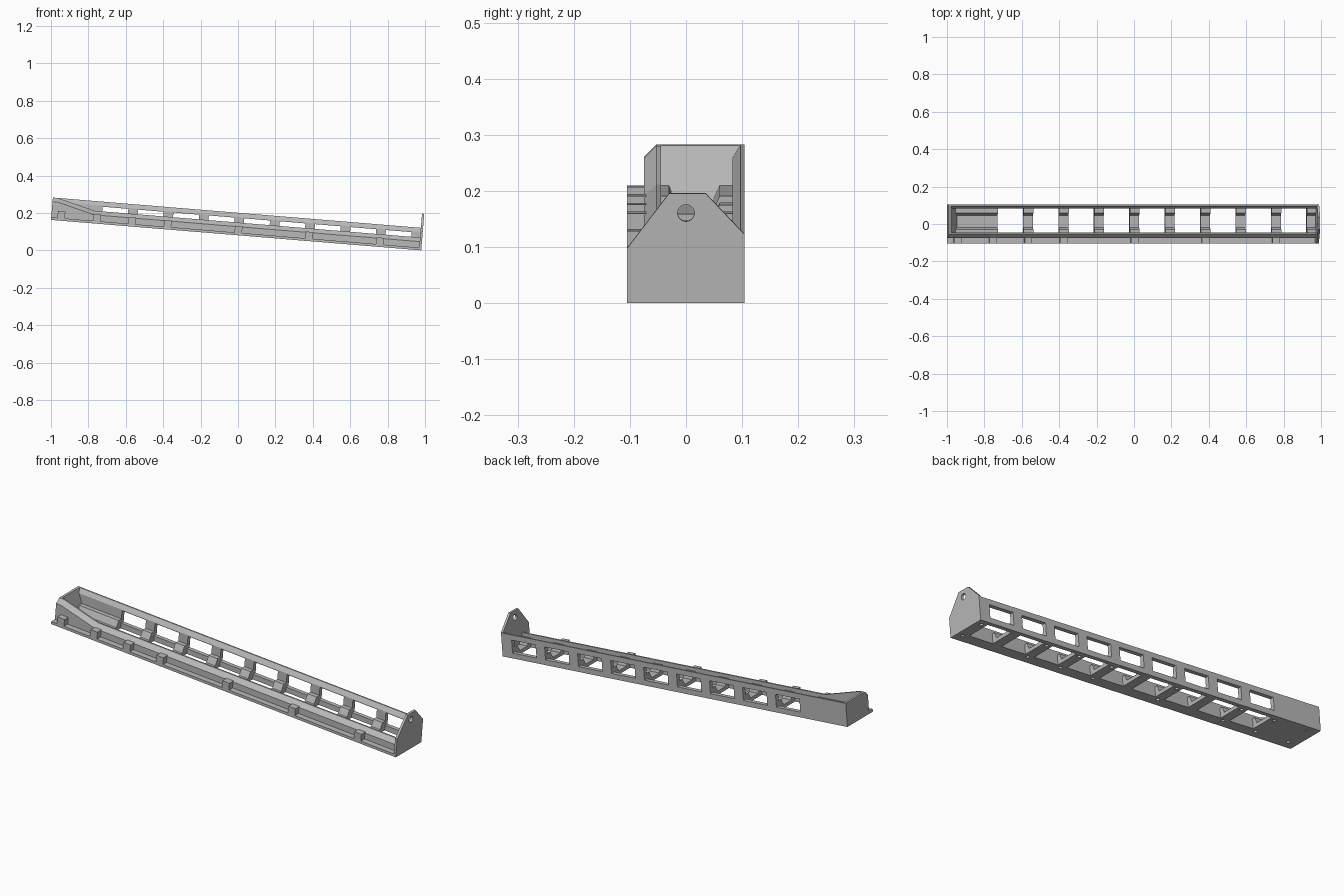
import bpy
import bmesh
from math import radians, sin
from mathutils import Matrix

if "Cube" in bpy.data.objects:
    bpy.data.objects.remove(bpy.data.objects["Cube"], do_unlink=True)

TILT = radians(4.7)
LEFT, RIGHT = -1.003, 0.983
PLATE = 0.012
PITCH, RIB = 0.19, 0.052
FRAME = Matrix.Translation((0, 0, RIGHT * sin(TILT))) @ Matrix.Rotation(TILT, 4, "Y")

grey = bpy.data.materials.new("plain grey")
grey.use_nodes = True
COLOUR = (0.48, 0.48, 0.48, 1)
grey.diffuse_color = COLOUR
grey.node_tree.nodes["Principled BSDF"].inputs["Base Color"].default_value = COLOUR


def finish(name, bm):
    bmesh.ops.recalc_face_normals(bm, faces=bm.faces)
    mesh = bpy.data.meshes.new(name)
    bm.to_mesh(mesh)
    bm.free()
    mesh.materials.append(grey)
    ob = bpy.data.objects.new(name, mesh)
    bpy.context.collection.objects.link(ob)
    ob.matrix_world = FRAME
    return ob


def loft(bm, rings):
    """Skin matching rings of points and cap both ends."""
    loops = [[bm.verts.new(p) for p in ring] for ring in rings]
    n = len(loops[0])
    for a, b in zip(loops, loops[1:]):
        for i in range(n):
            j = (i + 1) % n
            bm.faces.new((a[i], a[j], b[j], b[i]))
    bm.faces.new(loops[0])
    bm.faces.new(loops[-1][::-1])


def along_x(bm, profile, x0, x1):
    loft(bm, [[(x, y, z) for y, z in profile] for x in (x0, x1)])


def box(bm, x0, x1, y0, y1, z0, z1):
    along_x(bm, [(y0, z0), (y1, z0), (y1, z1), (y0, z1)], x0, x1)


def cylinder(bm, centre, radius, depth, turn=Matrix()):
    bmesh.ops.create_cone(bm, cap_ends=True, segments=20, radius1=radius, radius2=radius,
                          depth=depth, matrix=Matrix.Translation(centre) @ turn)


def cut(ob, cutter):
    mod = ob.modifiers.new("cut", "BOOLEAN")
    mod.operation = "DIFFERENCE"
    mod.solver = "EXACT"
    mod.object = cutter
    cutter.hide_render = True
    bpy.context.view_layer.update()
    graph = bpy.context.evaluated_depsgraph_get()
    mesh = bpy.data.meshes.new_from_object(ob.evaluated_get(graph))
    ob.modifiers.clear()
    ob.data = mesh


# Floor ribs with raised corner ledges; the left end is solid
bays = [-0.665 + PITCH * i for i in range(9)]
half = (PITCH - RIB) / 2
section = [(-0.05, 0), (0.09, 0), (0.09, 0.05), (0.06, 0.05),
           (0.045, 0.018), (-0.018, 0.018), (-0.03, 0.05), (-0.05, 0.05)]
bm = bmesh.new()
starts = [LEFT + 0.005] + [x + half for x in bays]
ends = [x - half for x in bays] + [RIGHT - PLATE / 2]
for x0, x1 in zip(starts, ends):
    along_x(bm, section, x0, x1)
floor = finish("floor_ribs", bm)

# Back wall with inner chamfer
bm = bmesh.new()
along_x(bm, [(0.083, 0), (0.104, 0), (0.104, 0.12), (0.097, 0.12), (0.083, 0.098)],
        LEFT, RIGHT - PLATE / 2)
back = finish("back_wall", bm)

# Low front wall, outer chamfer, rising at the left end
bm = bmesh.new()
stations = [(LEFT, 0.12), (-0.975, 0.12), (-0.775, 0.068), (RIGHT - PLATE / 2, 0.068)]
loft(bm, [[(x, -0.075, 0), (x, -0.045, 0), (x, -0.045, h),
           (x, -0.053, h), (x, -0.075, h - 0.022)] for x, h in stations])
front = finish("front_wall", bm)

# Left end wall with sloping inner face
bm = bmesh.new()
side = [(LEFT, 0), (-0.95, 0), (-0.95, 0.02), (-0.991, 0.12), (LEFT, 0.12)]
loft(bm, [[(x, y, z) for x, z in side] for y in (-0.05, 0.1)])
finish("left_end_wall", bm)

# Front flange and its upright tabs
bm = bmesh.new()
box(bm, LEFT, RIGHT - PLATE / 2, -0.105, -0.07, 0, 0.014)
finish("front_flange", bm)
bm = bmesh.new()
for step in (-5, -4, -3, -2, 0, 2, 4):
    x = step * PITCH
    box(bm, x - 0.02, x + 0.02, -0.105, -0.07, 0.005, 0.05)
finish("flange_tabs", bm)

# Right end plate with a pivot hole
bm = bmesh.new()
along_x(bm, [(-0.105, 0), (0.104, 0), (0.104, 0.123), (0.035, 0.196),
             (-0.03, 0.196), (-0.105, 0.098)], RIGHT - PLATE, RIGHT)
plate = finish("right_end_plate", bm)

# Cutters: back windows, screw holes, pivot hole
bm = bmesh.new()
for x in bays:
    box(bm, x - half, x + half, 0.06, 0.13, 0.027, 0.093)
windows = finish("window_cutter", bm)
bm = bmesh.new()
for step in (-5, -4, -3, -1, 1, 2, 3, 5):
    for y in (-0.06, 0.07):
        cylinder(bm, (step * PITCH, y, 0), 0.009, 0.06)
screws = finish("screw_cutter", bm)
bm = bmesh.new()
cylinder(bm, (RIGHT, 0, 0.161), 0.015, 0.1, Matrix.Rotation(radians(90), 4, "Y"))
pivot = finish("pivot_cutter", bm)

cut(back, windows)
cut(floor, screws)
cut(front, screws)
cut(plate, pivot)
for cutter in (windows, screws, pivot):
    bpy.data.objects.remove(cutter, do_unlink=True)
